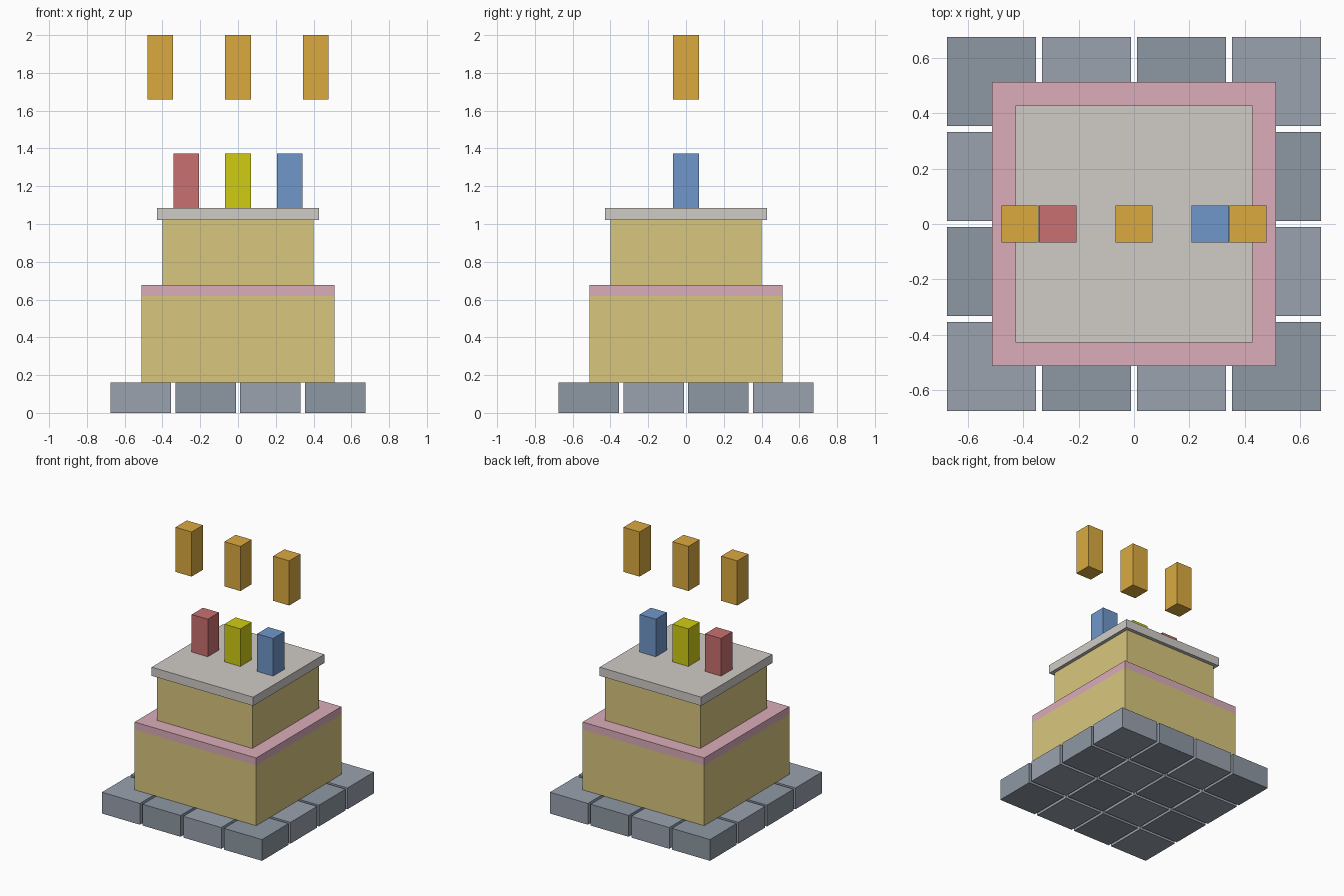
import bpy

if "Cube" in bpy.data.objects:
    bpy.data.objects.remove(bpy.data.objects["Cube"])

def linear(c):
    return c / 12.92 if c <= 0.04045 else ((c + 0.055) / 1.055) ** 2.4

def material(name, hex_code):
    m = bpy.data.materials.new(name)
    rgb = [int(hex_code[i:i + 2], 16) / 255 for i in (0, 2, 4)]
    m.diffuse_color = (*map(linear, rgb), 1)
    m.use_nodes = True
    m.node_tree.nodes["Principled BSDF"].inputs["Base Color"].default_value = m.diffuse_color
    return m

def box(name, x, y, width, z0, z1, mat):
    """Square-footprint box between two heights."""
    bpy.ops.mesh.primitive_cube_add(size=1, location=(x, y, (z0 + z1) / 2))
    ob = bpy.context.object
    ob.name = name
    ob.scale = (width, width, z1 - z0)
    bpy.ops.object.transform_apply(location=False, rotation=False, scale=True)
    ob.data.materials.append(mat)
    return ob

light_tile = material("light_tile", "9AA2AF")
dark_tile = material("dark_tile", "8D98A3")
sponge = material("sponge", "D9C77F")
pink = material("pink_icing", "DBACBA")
white = material("pale_icing", "D0CCC7")
red = material("red_wax", "C97070")
yellow = material("yellow_wax", "D1CC14")
blue = material("blue_wax", "7097CA")
gold = material("flame_gold", "DBAA40")

# Checkered base of 4 x 4 tiles with gaps
PITCH = 0.3427
for i in range(4):
    for j in range(4):
        box(f"base_tile_{i}_{j}", (i - 1.5) * PITCH, (j - 1.5) * PITCH, 0.32,
            0, 0.162, dark_tile if (i + j) % 2 else light_tile)

# Two cake tiers with icing
box("lower_tier", 0, 0, 1.024, 0.162, 0.62, sponge)
box("lower_icing", 0, 0, 1.024, 0.62, 0.678, pink)
box("upper_tier", 0, 0, 0.802, 0.678, 1.02, sponge)
box("upper_icing", 0, 0, 0.855, 1.02, 1.086, white)

# Candles and the floating flames above them
for k, name, mat in ((-1, "left", red), (0, "middle", yellow), (1, "right", blue)):
    box(f"{name}_candle", k * 0.275, 0, 0.135, 1.086, 1.372, mat)
    box(f"{name}_flame", k * 0.411, 0, 0.135, 1.66, 2.0, gold)
